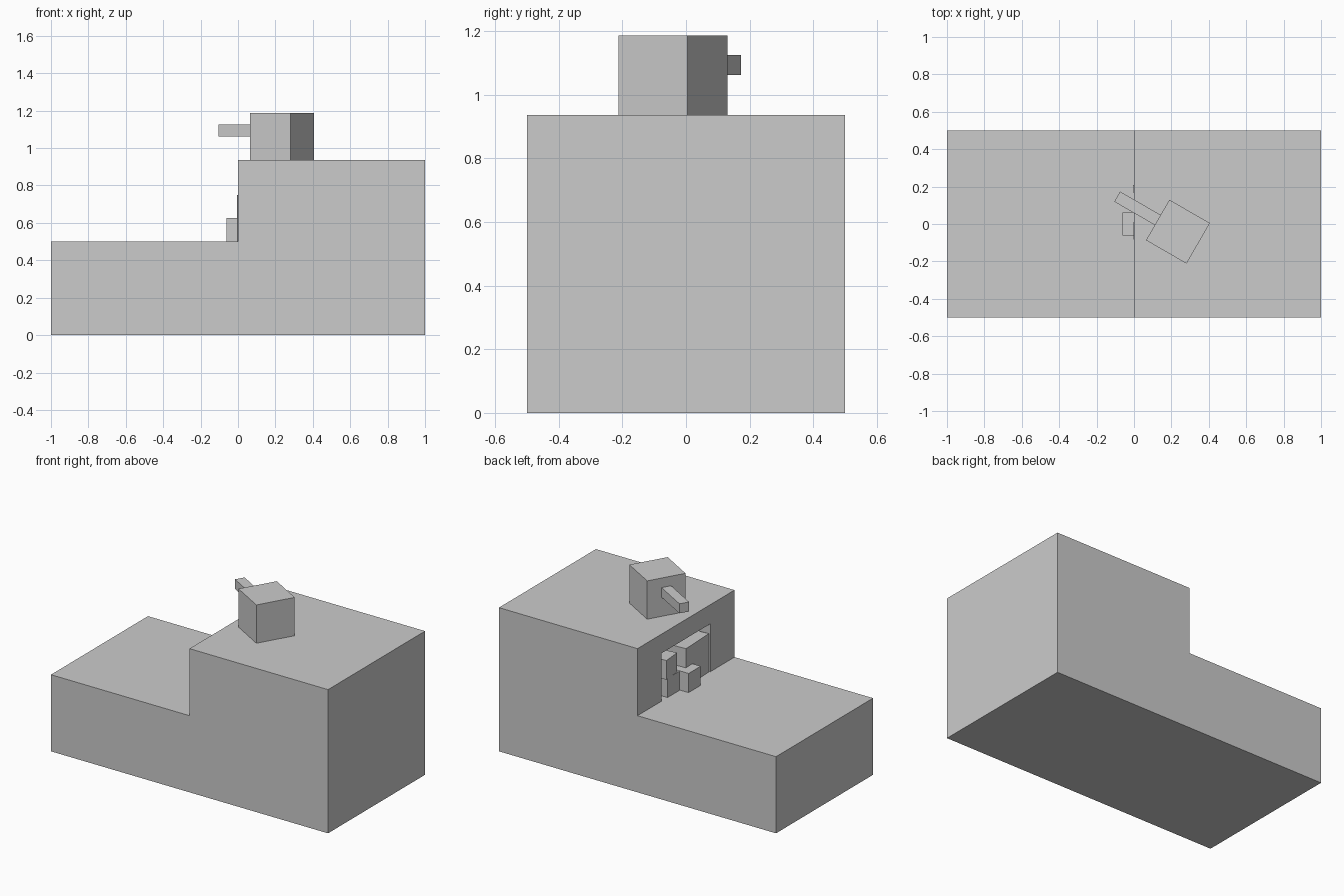
import bpy, bmesh
from math import radians, cos, sin
from mathutils import Matrix

if "Cube" in bpy.data.objects:
    bpy.data.objects.remove(bpy.data.objects["Cube"])


def box(name, size, center, turn=0):
    """Box of a given size, turned about z (degrees)."""
    bm = bmesh.new()
    bmesh.ops.create_cube(bm, size=1, matrix=Matrix.Diagonal((*size, 1)))
    me = bpy.data.meshes.new(name)
    bm.to_mesh(me)
    bm.free()
    ob = bpy.data.objects.new(name, me)
    ob.location = center
    ob.rotation_euler.z = radians(turn)
    bpy.context.collection.objects.link(ob)
    return ob


# stepped body: side profile extruded along y
profile = [(-1, 0), (1, 0), (1, 0.9375), (0, 0.9375), (0, 0.5), (-1, 0.5)]
bm = bmesh.new()
face = bm.faces.new([bm.verts.new((x, -0.5, z)) for x, z in profile])
ext = bmesh.ops.extrude_face_region(bm, geom=[face])
bmesh.ops.translate(bm, vec=(0, 1, 0),
                    verts=[g for g in ext["geom"] if isinstance(g, bmesh.types.BMVert)])
# the start face stays in place as the near end
if not face.is_valid or len(bm.faces) < 8:
    bm.faces.new([v for v in sorted(bm.verts, key=lambda v: v.index) if v.co.y < 0][:6])
bmesh.ops.recalc_face_normals(bm, faces=bm.faces)
me = bpy.data.meshes.new("stepped_body")
bm.to_mesh(me)
bm.free()
body = bpy.data.objects.new("stepped_body", me)
bpy.context.collection.objects.link(body)

# alcove cut into the step wall, floor level with the lower deck
cutter = box("alcove_cutter", (0.6, 0.5, 0.3125), (0.2, 0, 0.65625))
cutter.hide_render = True
cut = body.modifiers.new("alcove", 'BOOLEAN')
cut.object = cutter
cut.operation = 'DIFFERENCE'
cut.solver = 'EXACT'
bpy.context.view_layer.objects.active = body
body.select_set(True)
bpy.ops.object.modifier_apply(modifier=cut.name)
bpy.data.objects.remove(cutter)

# crates in the alcove
box("large_crate", (0.25,) * 3, (0.125, -0.1125, 0.625), 2.4)
box("lower_crate", (0.125,) * 3, (0.0625, 0.128, 0.5625))
box("upper_crate", (0.125,) * 3, (0.0625, 0.152, 0.6875), 5)
box("front_crate", (0.125,) * 3, (0, 0, 0.5625))

# turned block on the roof with a square barrel
tx, ty, turn = 0.235, -0.041, -30
box("turret", (0.25,) * 3, (tx, ty, 1.0625), turn)
box("barrel", (0.25, 0.0625, 0.0625),
    (tx - 0.25 * cos(radians(turn)), ty - 0.25 * sin(radians(turn)), 1.09375), turn)
